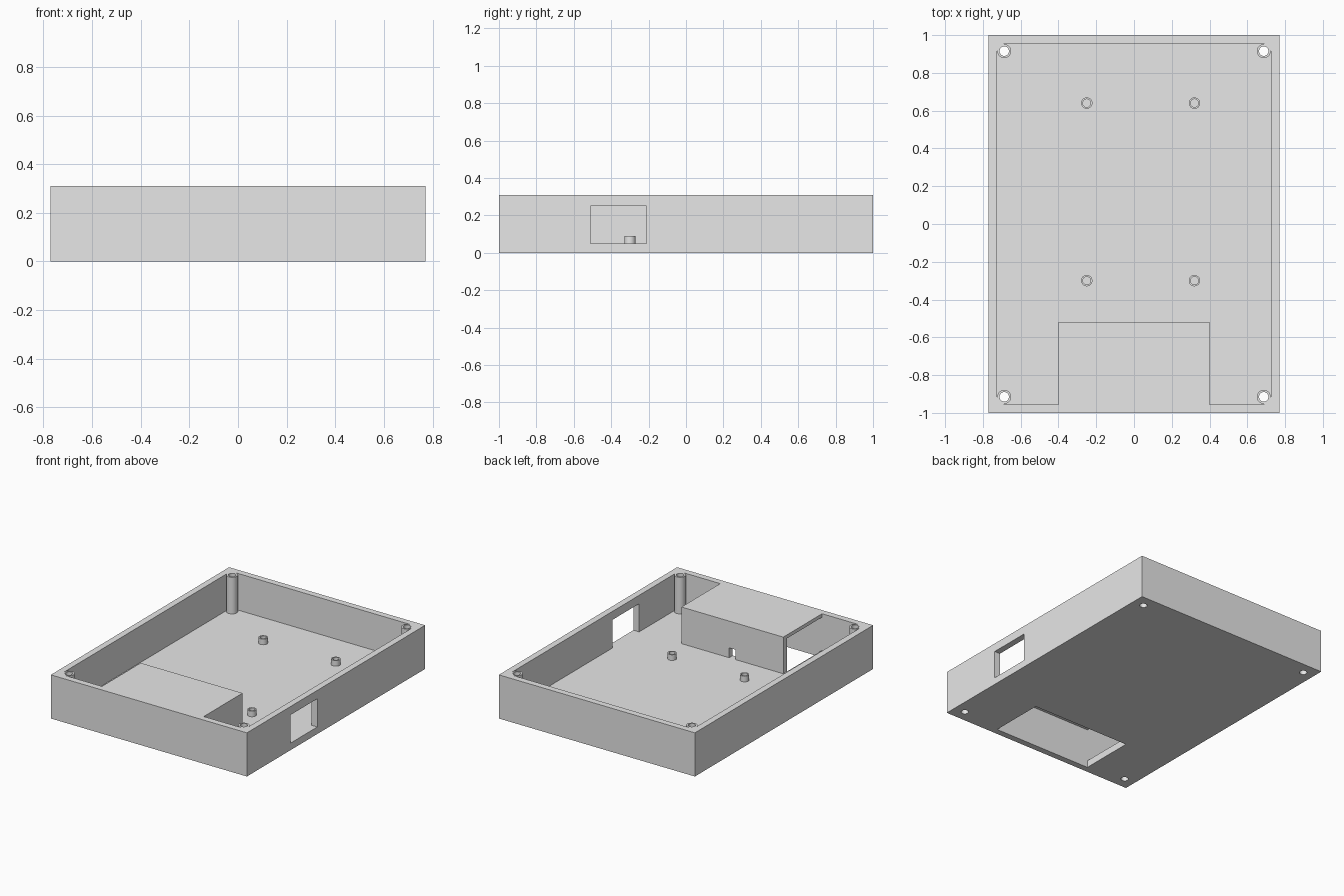
import bpy
import bmesh
from mathutils import Matrix, Vector

old = bpy.data.objects.get("Cube")
if old:
    bpy.data.objects.remove(old)

# Main sizes
HALF_X, HALF_Y, HEIGHT = 0.77, 1.0, 0.31
WALL, FLOOR = 0.045, 0.05
IN_X, IN_Y = HALF_X - WALL, HALF_Y - WALL

grey = bpy.data.materials.new("light grey plastic")
grey.use_nodes = True
grey.diffuse_color = (0.8, 0.8, 0.8, 1)
grey.node_tree.nodes["Principled BSDF"].inputs["Base Color"].default_value = (0.8, 0.8, 0.8, 1)


def finish(name, bm):
    mesh = bpy.data.meshes.new(name)
    bm.to_mesh(mesh)
    bm.free()
    mesh.materials.append(grey)
    obj = bpy.data.objects.new(name, mesh)
    bpy.context.collection.objects.link(obj)
    return obj


def box(name, low, high):
    low, high = Vector(low), Vector(high)
    bm = bmesh.new()
    place = Matrix.Translation((low + high) / 2) @ Matrix.Diagonal((*(high - low), 1))
    bmesh.ops.create_cube(bm, size=1, matrix=place)
    return finish(name, bm)


def cylinder(name, x, y, radius, z0, z1):
    bm = bmesh.new()
    bmesh.ops.create_cone(bm, cap_ends=True, segments=28, radius1=radius, radius2=radius,
                          depth=z1 - z0, matrix=Matrix.Translation((x, y, (z0 + z1) / 2)))
    return finish(name, bm)


def combine(obj, other, operation="DIFFERENCE"):
    """Apply a boolean and discard the helper object."""
    mod = obj.modifiers.new("boolean", "BOOLEAN")
    mod.object, mod.operation, mod.solver = other, operation, "EXACT"
    bpy.context.view_layer.update()
    result = bpy.data.meshes.new_from_object(
        obj.evaluated_get(bpy.context.evaluated_depsgraph_get()))
    obj.modifiers.clear()
    obj.data = result
    bpy.data.objects.remove(other)


# Open tray with side window and hatch through the floor
tray = box("tray", (-HALF_X, -HALF_Y, 0), (HALF_X, HALF_Y, HEIGHT))
combine(tray, box("cavity", (-IN_X, -IN_Y, FLOOR), (IN_X, IN_Y, 0.5)))
combine(tray, box("window", (0.6, -0.51, FLOOR), (0.9, -0.21, 0.25)))
combine(tray, box("hatch", (-0.4, -IN_Y, -0.1), (0.375, -0.56, 0.15)))

# Corner screw posts, tied into the corners, with holes through the floor
for sx, end in ((-1, "right"), (1, "left")):
    for sy, side in ((-1, "front"), (1, "back")):
        x, y = sx * 0.687, sy * 0.915
        post = cylinder(f"{side}_{end}_screw_post", x, y, 0.037, FLOOR, HEIGHT)
        low = (min(x, sx * IN_X), min(y, sy * IN_Y), FLOOR)
        high = (max(x, sx * IN_X), max(y, sy * IN_Y), HEIGHT)
        combine(post, box("corner_fill", low, high), "UNION")
        for part in (post, tray):
            combine(part, cylinder("screw_hole", x, y, 0.025, -0.1, 0.5))

# Compartment housing, open at its right end, with a cable notch at the back
housing = box("compartment_housing", (-0.4, -IN_Y, FLOOR), (0.4, -0.52, HEIGHT))
combine(housing, box("hollow", (-0.6, -1.1, -0.1), (0.375, -0.56, 0.285)))
combine(housing, box("cable_notch", (-0.025, -0.6, 0), (0.025, -0.45, 0.12)))

# Board standoffs with blind holes
for x in (-0.25, 0.32):
    for y in (-0.3, 0.64):
        standoff = cylinder("board_standoff", x, y, 0.03, FLOOR, 0.09)
        combine(standoff, cylinder("pilot_hole", x, y, 0.021, 0, 0.2))

# Crisp edges, smooth round walls
bpy.ops.object.select_all(action="DESELECT")
parts = [o for o in bpy.context.scene.objects if o.type == "MESH" and grey.name in o.data.materials]
for part in parts:
    part.select_set(True)
bpy.context.view_layer.objects.active = tray
bpy.ops.object.shade_smooth_by_angle()
